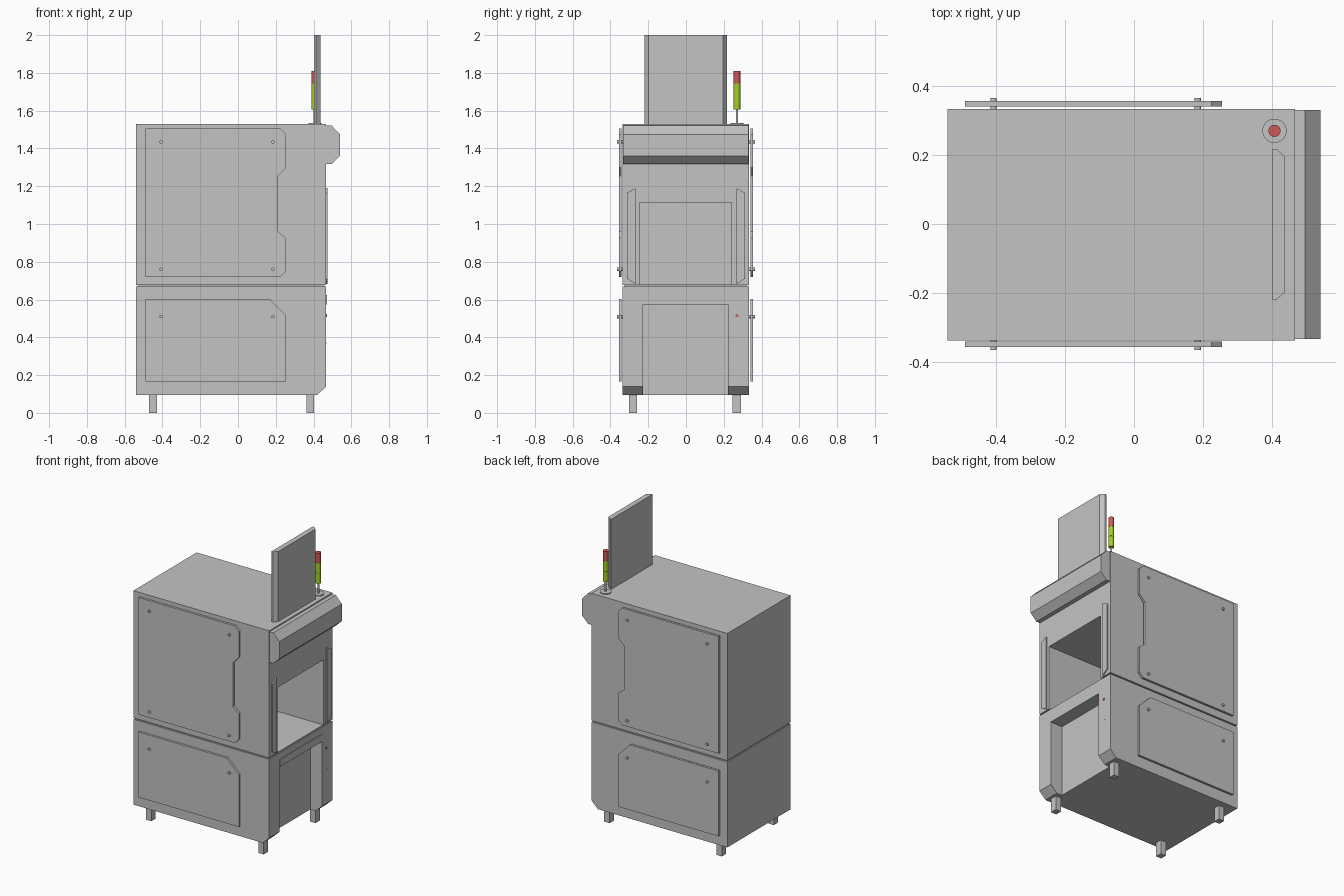
import bpy, bmesh, math
from mathutils import Vector

if "Cube" in bpy.data.objects:
    bpy.data.objects.remove(bpy.data.objects["Cube"])


def material(name, rgb):
    m = bpy.data.materials.new(name)
    m.diffuse_color = (*rgb, 1)
    m.use_nodes = True
    m.node_tree.nodes["Principled BSDF"].inputs["Base Color"].default_value = m.diffuse_color
    return m


GREY = material("light_grey", (0.55, 0.55, 0.56))
RED = material("lamp_red", (0.62, 0.10, 0.10))
LIME = material("lamp_lime", (0.38, 0.63, 0.015))


def prism(name, pts, axis, lo, hi, mat=GREY):
    """Extrude a closed 2D profile along an axis (y: pts are x,z; z: x,y; x: y,z)."""
    place = {"x": lambda a, b, t: (t, a, b),
             "y": lambda a, b, t: (a, t, b),
             "z": lambda a, b, t: (a, b, t)}[axis]
    bm = bmesh.new()
    face = bm.faces.new([bm.verts.new(place(a, b, lo)) for a, b in pts])
    ext = bmesh.ops.extrude_face_region(bm, geom=[face])
    moved = [g for g in ext["geom"] if isinstance(g, bmesh.types.BMVert)]
    bmesh.ops.translate(bm, verts=moved, vec=Vector(place(0, 0, hi - lo)))
    bmesh.ops.recalc_face_normals(bm, faces=bm.faces)
    mesh = bpy.data.meshes.new(name)
    bm.to_mesh(mesh)
    bm.free()
    ob = bpy.data.objects.new(name, mesh)
    bpy.context.collection.objects.link(ob)
    mesh.materials.append(mat)
    return ob


def box(name, x, y, z, mat=GREY):
    return prism(name, [(x[0], y[0]), (x[1], y[0]), (x[1], y[1]), (x[0], y[1])],
                 "z", z[0], z[1], mat)


def disc(name, centre, r, axis, lo, hi, mat=GREY, n=32):
    pts = [(centre[0] + r * math.cos(2 * math.pi * i / n),
            centre[1] + r * math.sin(2 * math.pi * i / n)) for i in range(n)]
    ob = prism(name, pts, axis, lo, hi, mat)
    bpy.context.view_layer.objects.active = ob
    ob.select_set(True)
    bpy.ops.object.shade_smooth_by_angle(angle=math.radians(35))
    ob.select_set(False)
    return ob


def carve(ob, cutter):
    mod = ob.modifiers.new("opening", "BOOLEAN")
    mod.operation = "DIFFERENCE"
    mod.solver = "EXACT"
    mod.object = cutter
    bpy.context.view_layer.objects.active = ob
    bpy.ops.object.modifier_apply(modifier=mod.name)
    bpy.data.objects.remove(cutter)


Y0, Y1 = -0.337, 0.333

# Lower cabinet with chamfered toe and front recess
lower = prism("lower_cabinet", [(-0.54, 0.095), (0.42, 0.095), (0.467, 0.14),
                                (0.467, 0.668), (-0.54, 0.668)], "y", Y0, Y1)
carve(lower, box("recess_cutter", (0.38, 0.6), (-0.228, 0.223), (0.0, 0.575)))
box("recess_header", (0.46, 0.470), (-0.228, 0.223), (0.575, 0.625))

# Seam between the cabinets, also the chamber floor
box("seam", (-0.532, 0.459), (Y0 + 0.008, Y1 - 0.008), (0.66, 0.674))

# Upper cabinet with work chamber
upper = box("upper_cabinet", (-0.54, 0.467), (Y0, Y1), (0.677, 1.53))
carve(upper, box("chamber_cutter", (-0.3, 0.6), (-0.247, 0.241), (0.6, 1.115)))

# Hood over the chamber
prism("hood", [(0.46, 1.522), (0.495, 1.522), (0.54, 1.475), (0.54, 1.36),
               (0.495, 1.317), (0.46, 1.317)], "y", -0.333, 0.33)

# Guard plates beside the chamber, mirrored
for side, label in ((-1, "left"), (1, "right")):
    prism("guard_plate_" + label,
          [(side * 0.267, 0.682), (side * 0.312, 0.71),
           (side * 0.312, 1.165), (side * 0.267, 1.19)], "x", 0.465, 0.475)

# Side doors with knobs on both sides
UPPER_DOOR = [(-0.49, 0.72), (0.225, 0.72), (0.255, 0.75), (0.255, 0.925), (0.212, 0.96),
              (0.212, 1.255), (0.255, 1.30), (0.255, 1.475), (0.225, 1.505), (-0.49, 1.505)]
LOWER_DOOR = [(-0.49, 0.165), (0.255, 0.165), (0.255, 0.515), (0.167, 0.603), (-0.49, 0.603)]
for side, label in ((-1, "front"), (1, "back")):
    prism("upper_door_" + label, UPPER_DOOR, "y", side * 0.341, side * 0.356)
    prism("lower_door_" + label, LOWER_DOOR, "y", side * 0.341, side * 0.356)
    for x in (-0.407, 0.185):
        for z in (0.51, 0.76, 1.435):
            disc("door_knob_" + label, (x, z), 0.009, "y", side * 0.33, side * 0.365, n=16)

# Feet
for x in (-0.45, 0.383):
    for y in (-0.281, 0.269):
        box("foot", (x - 0.02, x + 0.02), (y - 0.022, y + 0.022), (0, 0.1))

# Display panel with bevelled front edges
prism("display", [(0.402, -0.22), (0.412, -0.22), (0.437, -0.198), (0.437, 0.196),
                  (0.412, 0.218), (0.402, 0.218)], "z", 1.525, 2.0)

# Signal tower
C = (0.407, 0.27)
disc("tower_base", C, 0.035, "z", 1.525, 1.536)
disc("tower_pole", C, 0.006, "z", 1.53, 1.61, n=16)
disc("tower_core", C, 0.015, "z", 1.606, 1.80)
disc("tower_lamp_low", C, 0.0175, "z", 1.605, 1.674, LIME)
disc("tower_lamp_mid", C, 0.0175, "z", 1.676, 1.743, LIME)
disc("tower_lamp_top", C, 0.0175, "z", 1.745, 1.81, RED)

# Front controls
disc("stop_button", (0.27, 0.515), 0.008, "x", 0.46, 0.471, RED, 16)
disc("lock", (0.28, 0.37), 0.003, "x", 0.46, 0.469, GREY, 12)
